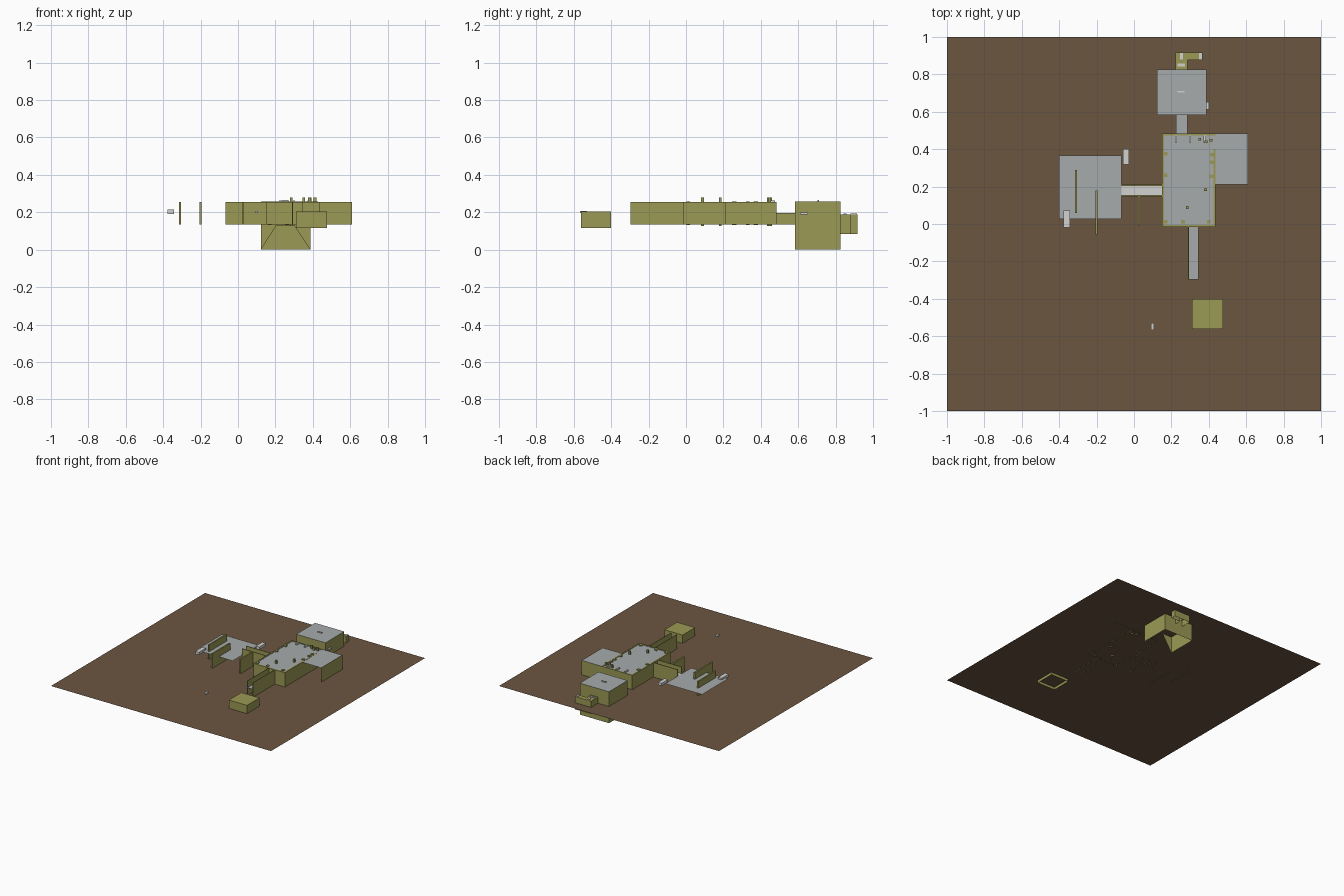
import bpy, bmesh

if "Cube" in bpy.data.objects:
    bpy.data.objects.remove(bpy.data.objects["Cube"])

def mat(name, c):
    m = bpy.data.materials.new(name)
    m.diffuse_color = (*c, 1)
    m.use_nodes = True
    m.node_tree.nodes["Principled BSDF"].inputs["Base Color"].default_value = m.diffuse_color
    return m

EARTH = mat("brown earth", (0.15, 0.094, 0.052))
OLIVE = mat("olive wall", (0.33, 0.32, 0.09))
GREY = mat("grey floor", (0.38, 0.41, 0.41))
PALE = mat("pale trim", (0.65, 0.65, 0.63))
G, T, F = 0.137, 0.255, 0.20          # ground, wall top, floor plate heights

def make(name, polys, material):
    bm = bmesh.new()
    for p in polys:
        bm.faces.new([bm.verts.new(v) for v in p])
    bmesh.ops.remove_doubles(bm, verts=bm.verts, dist=1e-5)
    me = bpy.data.meshes.new(name)
    bm.to_mesh(me)
    bm.free()
    me.materials.append(material)
    ob = bpy.data.objects.new(name, me)
    bpy.context.collection.objects.link(ob)
    return ob

def plate(name, x0, x1, y0, y1, z, material):
    return make(name, [[(x0, y0, z), (x1, y0, z), (x1, y1, z), (x0, y1, z)]], material)

def box(name, x0, x1, y0, y1, z0, z1, material, sides="fbrlt"):
    """Box with chosen sides: front, back, right, left, top, underside."""
    a, b, c, d = (x0, y0), (x1, y0), (x1, y1), (x0, y1)
    def wall(p, q):
        return [(*p, z0), (*q, z0), (*q, z1), (*p, z1)]
    faces = {"f": wall(a, b), "r": wall(b, c), "b": wall(c, d), "l": wall(d, a),
             "t": [(*p, z1) for p in (a, b, c, d)],
             "u": [(*p, z0) for p in (d, c, b, a)]}
    return make(name, [faces[s] for s in sides], material)

# Ground sheet
plate("ground", -1, 1, -1, 1, G, EARTH)

# Main hall: thin walls with a rim, grey deck just inside
x0, x1, y0, y1, w = 0.15, 0.437, -0.016, 0.484, 0.011
box("hall_wall_left", x0, x0 + w, y0, y1, G - .002, T, OLIVE)
box("hall_wall_right", x1 - w, x1, y0, 0.40, G - .002, T, OLIVE)
box("hall_wall_front", x0 + w, x1 - w, y0, y0 + w, G - .002, T, OLIVE)
box("hall_wall_back", x0 + w, x1, y1 - w, y1, G - .002, T, OLIVE)
plate("hall_deck", x0 + w, x1 - w, y0 + w, y1 - w, T - .003, GREY)

# East wing
box("wing_walls", x1, 0.61, 0.21, y1, G - .002, T, OLIVE, "br")
plate("wing_deck", x1 - w, 0.61, 0.21, y1, T - .001, GREY)

# Small posts and studs on the hall
for i, (x, y) in enumerate([(.17, .375), (.17, .26), (.17, .012), (.262, .012), (.40, .012),
                            (.415, .255), (.417, .33), (.417, .37)]):
    box(f"stud_{i}", x - .01, x + .01, y - .01, y + .01, G - .006, T + .004, OLIVE)
for i, (x, y) in enumerate([(.285, .088), (.382, .183), (.352, .453), (.412, .447), (.385, .44)]):
    box(f"post_{i}", x - .007, x + .007, y - .007, y + .007, .127, .278, OLIVE, "fbrltu")
for i, x in enumerate((.225, .30, .378)):
    box(f"pale_rod_{i}", x - .006, x + .006, .435, .475, T - .002, T + .008, PALE)

# South corridor
for n, x in (("left", .289), ("right", .342)):
    box("south_corridor_wall_" + n, x, x + .004, -.297, y0, G - .002, T, OLIVE)
plate("south_corridor_floor", .293, .342, -.297, y0, F, GREY)

# West corridor
for n, y in (("front", .148), ("back", .204)):
    box("west_corridor_wall_" + n, -.068, x0, y, y + .006, G - .002, T, OLIVE)
plate("west_corridor_floor", -.068, x0, .154, .204, F, PALE)

# West platform with free-standing walls
plate("west_platform", -.402, -.068, .028, .366, F, GREY)
for i, (x, a, b) in enumerate([(-.31, .06, .29), (-.20, -.055, .178), (.027, -.012, .148)]):
    box(f"screen_wall_{i}", x - .006, x + .006, a, b, G - .002, T, OLIVE)

# Loose pale blocks
for i, (a, b, c, d, e, f) in enumerate([(-.376, -.343, -.018, .073, .192, .214),
                                       (-.060, -.028, .318, .402, .192, .214),
                                       (.090, .107, -.567, -.530, .195, .207),
                                       (.386, .400, .612, .652, .188, .198)]):
    box(f"pale_block_{i}", a, b, c, d, e, f, PALE, "fbrltu")

# Front hut
box("front_hut", .311, .475, -.562, -.40, .115, .205, OLIVE)

# North corridor
box("north_corridor_walls", .225, .285, y1, .585, G - .002, .196, OLIVE, "rl")
plate("north_corridor_roof", .225, .285, y1, .585, .196, GREY)

# North block, open below, front wall notched underneath
a, b, c, d = .122, .387, .583, .826
box("north_block_walls", a, b, c, d, 0, T + .003, OLIVE, "brl")
make("north_block_front", [
    [(a, c, .13), (b, c, .13), (b, c, T + .003), (a, c, T + .003)],
    [(a, c, 0), (.205, c, .13), (a, c, .13)],
    [(b, c, 0), (b, c, .13), (.30, c, .13)]], OLIVE)
plate("north_block_roof", a, b, c, d, T + .003, GREY)
box("roof_slit", .233, .270, .702, .710, T, .266, PALE)

# Back annex
box("back_annex", .222, .287, d, .916, .083, .188, OLIVE, "fbrlt")
box("back_annex_arm", .287, .367, .878, .916, .083, .188, OLIVE, "fbrt")
for i, (e, f, g, h) in enumerate([(.232, .272, .842, .858), (.247, .262, .88, .914),
                                  (.347, .363, .88, .914)]):
    box(f"annex_trim_{i}", e, f, g, h, .185, .193, PALE)
